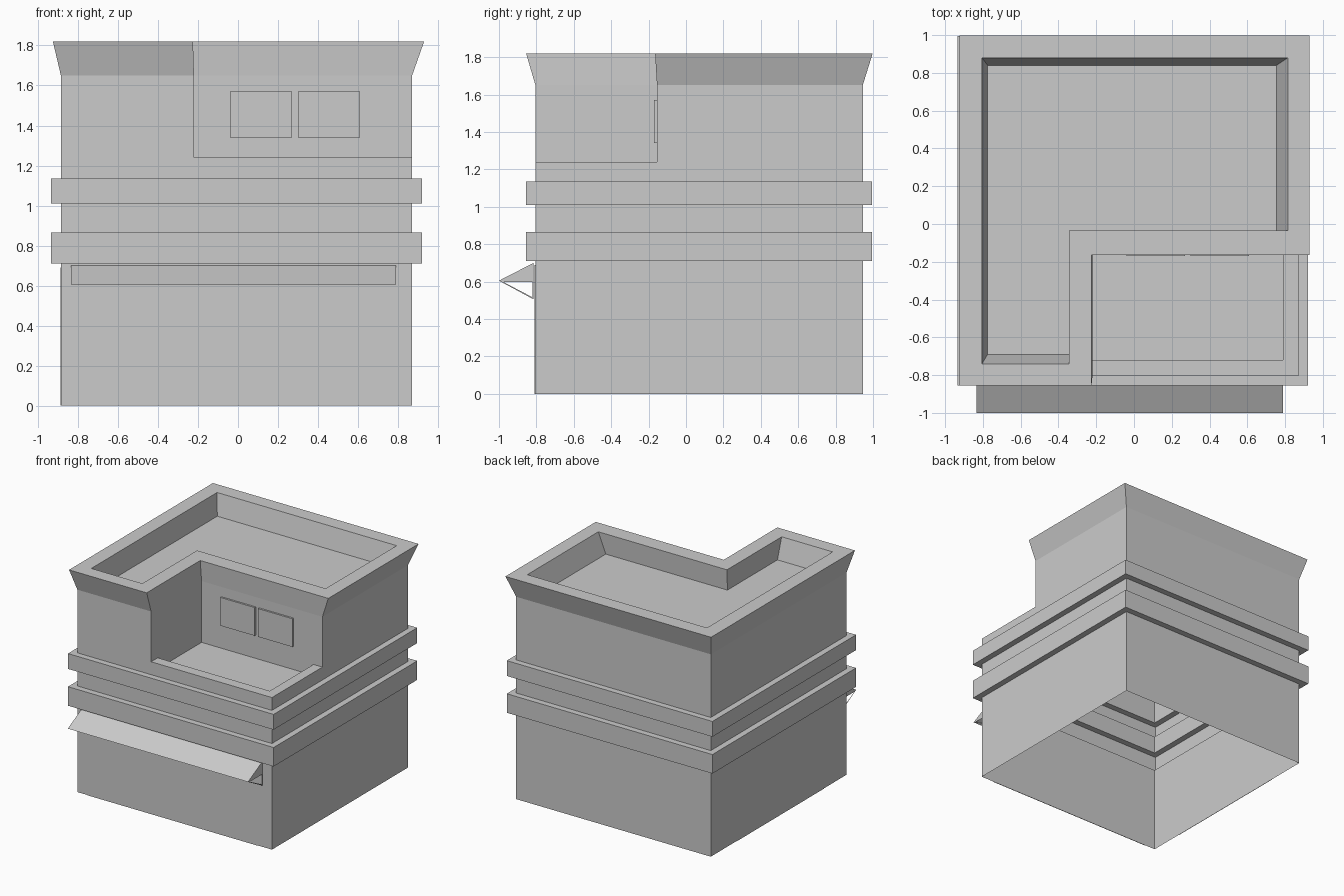
import bpy, bmesh

if "Cube" in bpy.data.objects:
    bpy.data.objects.remove(bpy.data.objects["Cube"])


def make_object(name, bm):
    mesh = bpy.data.meshes.new(name)
    bm.to_mesh(mesh)
    bm.free()
    obj = bpy.data.objects.new(name, mesh)
    bpy.context.collection.objects.link(obj)
    return obj


def loft(name, rings, cap=False):
    """Skin between (outline, z) rings, all counter-clockwise from above."""
    bm = bmesh.new()
    loops = [[bm.verts.new((x, y, z)) for x, y in pts] for pts, z in rings]
    for a, b in zip(loops, loops[1:]):
        n = len(a)
        for i in range(n):
            j = (i + 1) % n
            f = bm.faces.new((a[i], a[j], b[j], b[i]))
            if f.calc_area() < 1e-5:
                bm.faces.remove(f)
    if cap:
        bm.faces.new(loops[-1])
    return make_object(name, bm)


def rect(x0, x1, y0, y1):
    return [(x0, y0), (x1, y0), (x1, y1), (x0, y1)]


def ell(x0, x1, y0, y1, nx, ny):
    # Plan with the front right quarter cut away at (nx, ny)
    return [(x0, y0), (nx, y0), (nx, ny), (x1, ny), (x1, y1), (x0, y1)]


def box(name, x0, x1, y0, y1, z0, z1):
    bm = bmesh.new()
    bmesh.ops.create_cube(bm, size=1)
    for v in bm.verts:
        v.co.x = x1 if v.co.x > 0 else x0
        v.co.y = y1 if v.co.y > 0 else y0
        v.co.z = z1 if v.co.z > 0 else z0
    return make_object(name, bm)


X0, X1, Y0, Y1 = -0.885, 0.87, -0.805, 0.945
NX, NY = -0.22, -0.155
wall = rect(X0, X1, Y0, Y1)
band = rect(-0.935, 0.92, -0.855, 0.995)

# Lower walls, open below, with two projecting bands
loft("lower_walls", [(wall, 0), (wall, 0.71), (band, 0.71), (band, 0.865),
                     (wall, 0.865), (wall, 1.01), (band, 1.01),
                     (band, 1.135), (wall, 1.135), (wall, 1.24)])

# Upper storey: flared cornice, parapet and sunken roof
upper = ell(X0, X1, Y0, Y1, NX, NY)
loft("upper_storey", [
    (upper, 1.24), (upper, 1.65),
    (ell(-0.925, 0.93, -0.855, 0.998, -0.225, -0.165), 1.82),
    (ell(-0.805, 0.815, -0.74, 0.88, -0.345, -0.035), 1.82),
    (ell(-0.775, 0.755, -0.69, 0.84, -0.342, -0.045), 1.65)], cap=True)

# Balcony with a low parapet on the two outer sides
inner = rect(NX, 0.79, -0.72, NY)
loft("balcony", [(rect(NX, X1, Y0, NY), 1.24), (inner, 1.24),
                 (inner, 1.15)], cap=True)

# Balcony windows
for i, x in enumerate((-0.04, 0.30)):
    box(f"window_{i + 1}", x, x + 0.31, NY - 0.015, NY, 1.34, 1.57)

# Shop front and side shutter, almost flush with the walls
box("shop_front", -0.79, 0.75, Y0 - 0.004, Y0, 0, 0.69)
box("side_shutter", X0 - 0.003, X0, -0.51, 0.61, 0, 0.69)

# Awning sheet with triangular end flaps
AX0, AX1, AY, TIP = -0.835, 0.79, -0.815, -1.0
bm = bmesh.new()
left, right = [[bm.verts.new((x, y, z)) for y, z in
                ((AY, 0.70), (TIP, 0.605), (AY, 0.60))] for x in (AX0, AX1)]
bm.faces.new((left[0], left[1], right[1], right[0]))
bm.faces.new((left[0], left[2], left[1]))
bm.faces.new((right[0], right[1], right[2]))
make_object("awning", bm)

# Flat triangular brackets below the awning ends
outer_tri = [(TIP, 0.605), (AY, 0.505), (AY, 0.60)]
inner_tri = [(-0.975, 0.597), (-0.822, 0.517), (-0.822, 0.597)]
for name, x in (("left_bracket", AX0), ("right_bracket", AX1)):
    bm = bmesh.new()
    o, n = [[bm.verts.new((x, y, z)) for y, z in t]
            for t in (outer_tri, inner_tri)]
    for i in range(3):
        j = (i + 1) % 3
        q = (o[i], o[j], n[j], n[i])
        bm.faces.new(q if x > 0 else q[::-1])
    make_object(name, bm)
